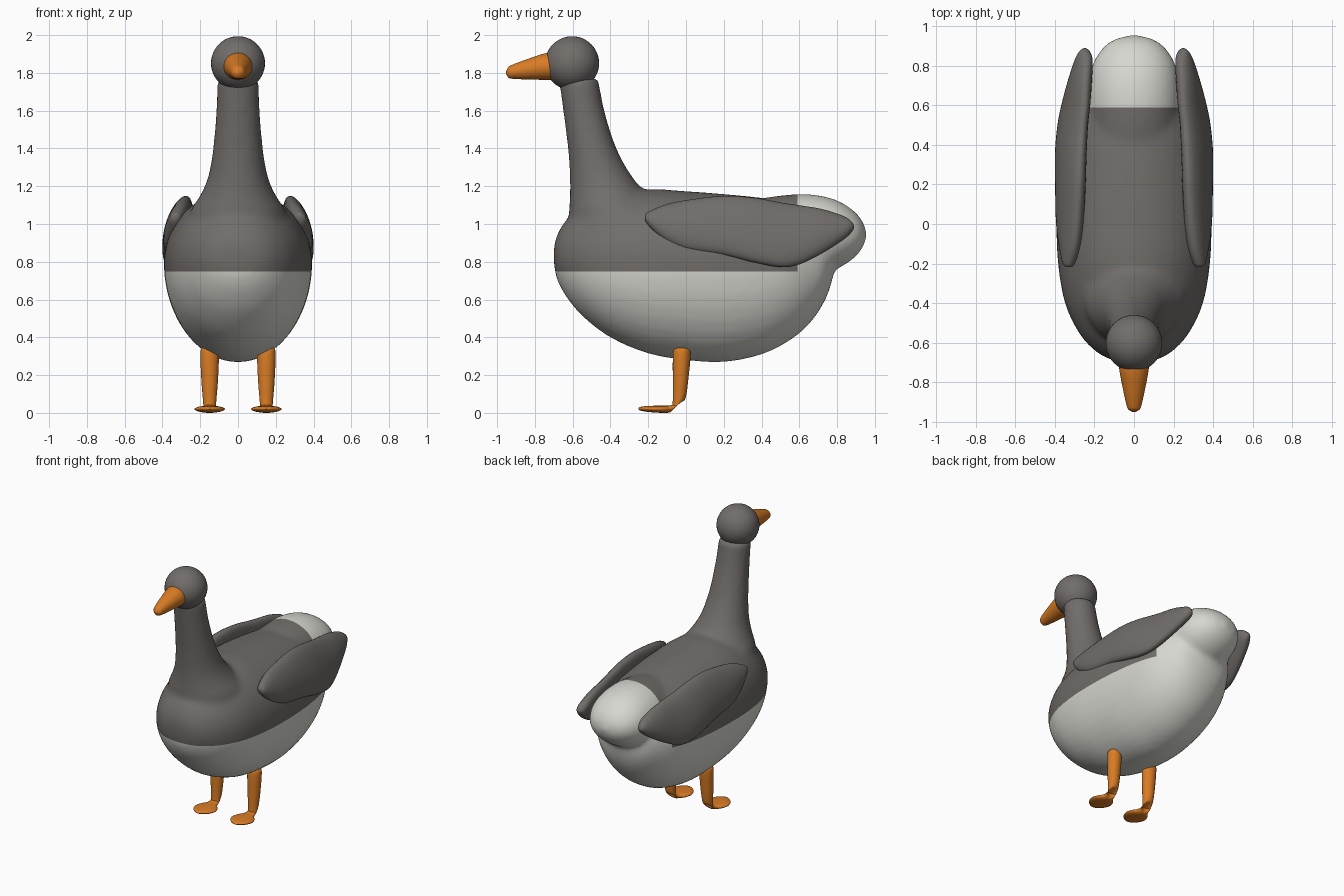
import bpy, bmesh, math
from mathutils import Vector


def material(name, rgb):
    m = bpy.data.materials.new(name)
    m.diffuse_color = (*rgb, 1)
    return m


GREY = material("warm grey", (0.165, 0.152, 0.144))
WHITE = material("off white", (0.68, 0.68, 0.63))
ORANGE = material("orange", (0.69, 0.20, 0.018))


def smooth_rows(rows, n=4):
    """Catmull-Rom interpolation through a short table."""
    out = []
    for i in range(len(rows) - 1):
        a, b, c, d = (Vector(rows[min(max(j, 0), len(rows) - 1)]) for j in range(i - 1, i + 3))
        for k in range(n):
            t = k / n
            out.append(0.5 * (2 * b + (c - a) * t + (2 * a - 5 * b + 4 * c - d) * t * t
                              + (3 * b - a - 3 * c + d) * t ** 3))
    return out + [Vector(rows[-1])]


def loft(bm, rings):
    """Skin a closed tube over rings of points and cap both ends."""
    vs = [[bm.verts.new(p) for p in r] for r in rings]
    n = len(vs[0])
    for a, b in zip(vs, vs[1:]):
        for i in range(n):
            bm.faces.new((a[i], a[(i + 1) % n], b[(i + 1) % n], b[i]))
    bm.faces.new(vs[0])
    bm.faces.new(vs[-1])
    bmesh.ops.recalc_face_normals(bm, faces=bm.faces)


def angles(n):
    return [2 * math.pi * i / n for i in range(n)]


def finish(name, bm, *mats):
    me = bpy.data.meshes.new(name)
    bm.to_mesh(me)
    bm.free()
    for m in mats:
        me.materials.append(m)
    me.polygons.foreach_set("use_smooth", [True] * len(me.polygons))
    ob = bpy.data.objects.new(name, me)
    bpy.context.collection.objects.link(ob)
    return ob


# Body: y, bottom z, top z, widest z, half width
BODY = [(-0.70, 0.80, 0.88, 0.84, 0.03), (-0.685, 0.72, 0.94, 0.84, 0.12),
        (-0.64, 0.63, 1.02, 0.83, 0.20), (-0.55, 0.52, 1.09, 0.82, 0.28),
        (-0.40, 0.405, 1.16, 0.81, 0.35), (-0.20, 0.32, 1.19, 0.80, 0.385),
        (0.00, 0.285, 1.18, 0.80, 0.393), (0.20, 0.275, 1.165, 0.80, 0.385),
        (0.40, 0.315, 1.145, 0.80, 0.36), (0.55, 0.39, 1.12, 0.80, 0.32),
        (0.66, 0.485, 1.08, 0.80, 0.26), (0.74, 0.61, 1.02, 0.80, 0.19),
        (0.78, 0.73, 0.9, 0.80, 0.08)]
# Neck: z, front y, back y, half width
NECK = [(0.95, -0.62, -0.02, 0.28), (1.07, -0.62, -0.10, 0.255), (1.15, -0.615, -0.19, 0.205),
        (1.25, -0.615, -0.28, 0.16), (1.40, -0.625, -0.365, 0.133), (1.60, -0.65, -0.43, 0.116),
        (1.78, -0.675, -0.465, 0.108)]

bm = bmesh.new()
loft(bm, [[(w * math.cos(a), y, m + ((t - m) if math.sin(a) > 0 else (m - b)) * math.sin(a))
           for a in angles(40)] for y, b, t, m, w in smooth_rows(BODY)])
loft(bm, [[(w * math.cos(a), (f + k) / 2 + (k - f) / 2 * math.sin(a), z)
           for a in angles(32)] for z, f, k, w in smooth_rows(NECK)])
# Tail: y, centre z, half height, half width
TAIL = [(0.30, 0.98, 0.14, 0.18), (0.45, 0.97, 0.18, 0.215), (0.60, 0.96, 0.205, 0.23),
        (0.72, 0.95, 0.205, 0.228), (0.82, 0.95, 0.172, 0.205), (0.90, 0.95, 0.115, 0.15),
        (0.94, 0.95, 0.06, 0.085), (0.955, 0.95, 0.015, 0.02)]
loft(bm, [[(w * math.cos(a), y, z + h * math.sin(a)) for a in angles(32)]
          for y, z, h, w in smooth_rows(TAIL)])
raw = finish("body", bm)

# Fuse body, neck and tail into one smooth skin
rm = raw.modifiers.new("fuse", 'REMESH')
rm.mode, rm.voxel_size = 'VOXEL', 0.018
sm = raw.modifiers.new("soften", 'SMOOTH')
sm.factor, sm.iterations = 0.5, 10
fused = bpy.data.meshes.new_from_object(raw.evaluated_get(bpy.context.evaluated_depsgraph_get()))
bm = bmesh.new()
bm.from_mesh(fused)
bpy.data.objects.remove(raw)

# White belly and white tail, cut along straight colour lines
for co, no in (((0, 0, 0.755), (0, 0, 1)), ((0, 0.59, 0), (0, 1, 0))):
    bmesh.ops.bisect_plane(bm, geom=bm.verts[:] + bm.edges[:] + bm.faces[:],
                           plane_co=co, plane_no=no)
for f in bm.faces:
    c = f.calc_center_median()
    f.material_index = 1 if c.z < 0.755 or c.y > 0.59 else 0
finish("body", bm, GREY, WHITE)

# Head
bm = bmesh.new()
bmesh.ops.create_uvsphere(bm, u_segments=40, v_segments=24, radius=0.143)
bmesh.ops.translate(bm, verts=bm.verts, vec=(0, -0.603, 1.857))
finish("head", bm, GREY)

# Beak: y, centre z, half height, half width
BEAK = [(-0.68, 1.84, 0.072, 0.076), (-0.74, 1.84, 0.071, 0.074), (-0.84, 1.825, 0.054, 0.055),
        (-0.92, 1.812, 0.037, 0.037), (-0.94, 1.809, 0.028, 0.027), (-0.952, 1.807, 0.008, 0.008)]
bm = bmesh.new()
loft(bm, [[(w * math.cos(a), y, z + h * math.sin(a)) for a in angles(32)]
          for y, z, h, w in smooth_rows(BEAK)])
finish("beak", bm, ORANGE)

# Wing: y, bottom z, top z, centre x, half thickness, inward lean of the top
WING = [(-0.218, 1.035, 1.055, 0.33, 0.008, 0.0), (-0.20, 1.00, 1.07, 0.33, 0.03, 0.005),
        (-0.12, 0.925, 1.105, 0.325, 0.05, 0.02), (0.0, 0.868, 1.132, 0.325, 0.06, 0.035),
        (0.20, 0.84, 1.155, 0.322, 0.063, 0.045), (0.36, 0.803, 1.145, 0.32, 0.063, 0.05),
        (0.50, 0.778, 1.12, 0.31, 0.06, 0.05), (0.60, 0.792, 1.105, 0.295, 0.058, 0.045),
        (0.72, 0.85, 1.085, 0.275, 0.054, 0.03), (0.83, 0.92, 1.05, 0.255, 0.043, 0.015),
        (0.875, 0.96, 1.02, 0.25, 0.026, 0.0), (0.89, 0.985, 0.995, 0.25, 0.005, 0.0)]
# Leg and foot: y, z, half width, then the depth vector (y, z) of each ring
LEG = [(-0.02, 0.362, 0.012, 0.012, 0.0), (-0.021, 0.35, 0.038, 0.036, 0.0),
       (-0.022, 0.32, 0.049, 0.047, 0.0), (-0.029, 0.18, 0.044, 0.041, 0.0),
       (-0.036, 0.08, 0.036, 0.034, 0.006), (-0.05, 0.042, 0.034, 0.024, 0.022),
       (-0.085, 0.027, 0.04, 0.004, 0.019), (-0.12, 0.025, 0.068, 0.0, 0.019),
       (-0.165, 0.026, 0.081, 0.0, 0.018), (-0.21, 0.027, 0.065, 0.0, 0.015),
       (-0.24, 0.028, 0.035, 0.0, 0.01), (-0.252, 0.028, 0.008, 0.0, 0.004)]
for side, s in (("left", 1), ("right", -1)):
    bm = bmesh.new()
    loft(bm, [[(s * (x + t * math.cos(a) - lean * math.sin(a)), y,
                (lo + hi) / 2 + (hi - lo) / 2 * math.sin(a)) for a in angles(32)]
              for y, lo, hi, x, t, lean in smooth_rows(WING)])
    finish(side + "_wing", bm, GREY)
    bm = bmesh.new()
    loft(bm, [[(s * (0.15 + w * math.cos(a)), y + dy * math.sin(a), max(0, z + dz * math.sin(a)))
               for a in angles(24)] for y, z, w, dy, dz in smooth_rows(LEG)])
    finish(side + "_leg", bm, ORANGE)

# Rest the feet exactly on the ground
low = min(v.co.z for o in bpy.data.objects for v in o.data.vertices)
for o in bpy.data.objects:
    o.location.z -= low
